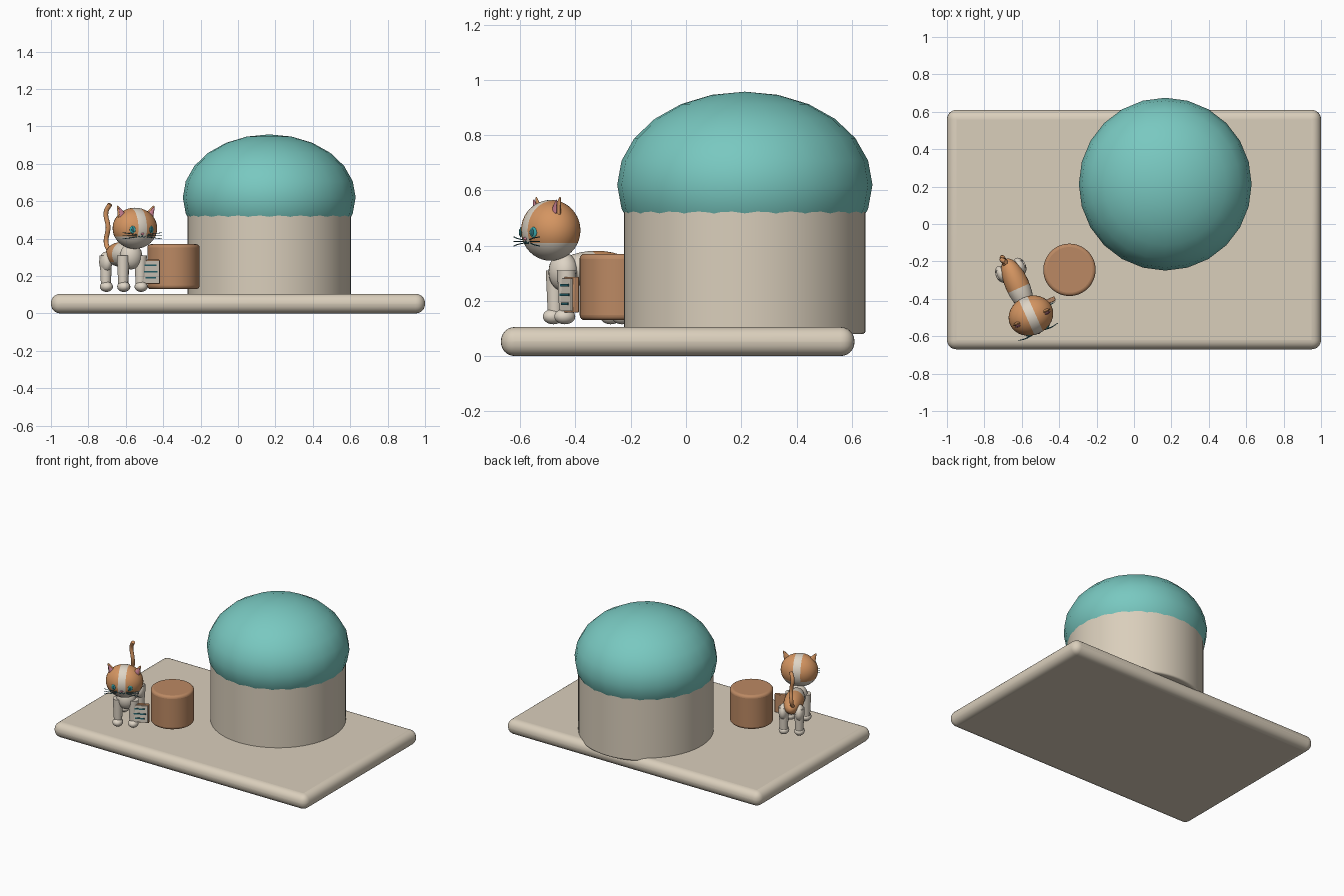
import bpy, bmesh, math
from mathutils import Matrix, Vector

old = bpy.data.objects.get("Cube")
if old:
    bpy.data.objects.remove(old, do_unlink=True)


def material(name, rgb):
    m = bpy.data.materials.new(name)
    m.use_nodes = True
    m.diffuse_color = (*rgb, 1)
    bsdf = next(n for n in m.node_tree.nodes if n.type == 'BSDF_PRINCIPLED')
    bsdf.inputs["Base Color"].default_value = (*rgb, 1)
    return m


CREAM = material("cream", (0.70, 0.62, 0.50))
TEAL = material("teal", (0.19, 0.58, 0.53))
BROWN = material("wood brown", (0.50, 0.25, 0.125))
ORANGE = material("orange fur", (0.66, 0.30, 0.12))
FUR = material("pale fur", (0.73, 0.66, 0.56))
PINK = material("ear pink", (0.60, 0.22, 0.29))
INK = material("dark teal", (0.02, 0.13, 0.16))
EYE = material("eye teal", (0.04, 0.36, 0.38))

# Placement of the turned cat: it faces its own -y
CAT = Matrix.Translation((-0.60, -0.38, 0)) @ Matrix.Rotation(math.radians(24), 4, 'Z')
WORLD = Matrix.Identity(4)


def finish(bm, name, mats, frame=WORLD, rule=None, bevel=0, segments=4):
    """Turn a bmesh into a smooth object, with faces coloured by a rule."""
    if rule:
        for f in bm.faces:
            f.material_index = rule(f.calc_center_median())
    me = bpy.data.meshes.new(name)
    bm.to_mesh(me)
    bm.free()
    ob = bpy.data.objects.new(name, me)
    bpy.context.collection.objects.link(ob)
    ob.matrix_world = frame
    for m in mats:
        me.materials.append(m)
    if bevel:
        b = ob.modifiers.new("Rounded", 'BEVEL')
        b.width, b.segments, b.limit_method = bevel, segments, 'ANGLE'
    bpy.ops.object.select_all(action='DESELECT')
    ob.select_set(True)
    bpy.context.view_layer.objects.active = ob
    bpy.ops.object.shade_smooth_by_angle(angle=math.radians(40))
    return ob


def placed(loc, size=(1, 1, 1), rot=WORLD):
    return Matrix.Translation(loc) @ rot @ Matrix.Diagonal((*size, 1))


def box(name, loc, size, mat, frame=WORLD, bevel=0, segments=4):
    bm = bmesh.new()
    bmesh.ops.create_cube(bm, size=1, matrix=placed(loc, size))
    return finish(bm, name, [mat], frame, None, bevel, segments)


def cylinder(name, loc, radius, height, mat, bevel, sides=64):
    bm = bmesh.new()
    bmesh.ops.create_cone(bm, cap_ends=True, segments=sides, radius1=radius,
                          radius2=radius, depth=height, matrix=placed(loc))
    return finish(bm, name, [mat], WORLD, None, bevel)


def ball(name, loc, radii, mats, frame=CAT, cuts=(), rule=None, u=24, v=14, rot=WORLD):
    """Ellipsoid, optionally sliced by (point, normal) planes for clean colour edges."""
    bm = bmesh.new()
    bmesh.ops.create_uvsphere(bm, u_segments=u, v_segments=v, radius=1,
                              matrix=placed(loc, radii, rot))
    for co, no in cuts:
        bmesh.ops.bisect_plane(bm, geom=bm.verts[:] + bm.edges[:] + bm.faces[:],
                               plane_co=co, plane_no=no)
    return finish(bm, name, mats, frame, rule)


def tube(name, points, radius, mat):
    cu = bpy.data.curves.new(name, 'CURVE')
    cu.dimensions = '3D'
    cu.bevel_depth, cu.bevel_resolution, cu.use_fill_caps = radius, 3, True
    cu.resolution_u = 6
    sp = cu.splines.new('BEZIER')
    sp.bezier_points.add(len(points) - 1)
    for bp, p in zip(sp.bezier_points, points):
        bp.co = p
        bp.handle_left_type = bp.handle_right_type = 'AUTO'
    cu.materials.append(mat)
    ob = bpy.data.objects.new(name, cu)
    bpy.context.collection.objects.link(ob)
    ob.matrix_world = CAT
    return ob


# Ground slab, round house and stump
box("ground_slab", (0, -0.03, 0.0525), (2, 1.28, 0.105), CREAM, bevel=0.05, segments=6)
cylinder("house_wall", (0.167, 0.213, 0.33), 0.437, 0.50, CREAM, 0.012)
ball("house_dome", (0.167, 0.213, 0.62), (0.462, 0.462, 0.337), [TEAL], WORLD, u=24, v=12)
cylinder("stump", (-0.345, -0.245, 0.25), 0.14, 0.24, BROWN, 0.018, 48)

# Cat torso: orange rear, pale chest and belly
ball("torso", (0, 0.06, 0.315), (0.064, 0.152, 0.066), [FUR, ORANGE],
     cuts=[((0, 0.04, 0), (0, 1, 0)), ((0, 0, 0.275), (0, 0, 1))],
     rule=lambda c: int(c.y > 0.04 and c.z > 0.275))
ball("chest", (0, -0.07, 0.305), (0.062, 0.052, 0.07), [FUR])

# Cat head: orange cap with a pale centre stripe and pale lower face
HEAD = Vector((0, -0.12, 0.455))
HR = Vector((0.122, 0.105, 0.11))
STRIPE, JAW = 0.025, 0.41
ball("head", HEAD, HR, [FUR, ORANGE], u=32, v=20,
     cuts=[((STRIPE, 0, 0), (1, 0, 0)), ((-STRIPE, 0, 0), (1, 0, 0)),
           ((0, 0, JAW), (0, 0, 1))],
     rule=lambda c: int(abs(c.x) > STRIPE and c.z > JAW))


def on_face(x, z, lift=0.0):
    """Point on the front of the head."""
    k = 1 - (x / HR.x) ** 2 - ((z - HEAD.z) / HR.z) ** 2
    return Vector((x, HEAD.y - HR.y * math.sqrt(max(k, 0)) - lift, z))


# Paired cat parts
for side, s in (("left", 1), ("right", -1)):
    for end, y in (("front", -0.08), ("back", 0.147)):
        bm = bmesh.new()
        bmesh.ops.create_cone(bm, cap_ends=True, segments=20, radius1=0.026, radius2=0.034,
                              depth=0.17, matrix=placed((s * 0.051, y, 0.225)))
        finish(bm, f"{end}_{side}_leg", [FUR], CAT)
        ball(f"{end}_{side}_paw", (s * 0.051, y - 0.007, 0.143), (0.034, 0.039, 0.028), [FUR])
    ball(f"{side}_thigh", (s * 0.053, 0.145, 0.275), (0.032, 0.048, 0.055), [FUR])

    # Ears: flattened cones with a pink inner plate
    tilt = Matrix.Rotation(s * math.radians(27), 4, 'Y')
    for part, dy, r, h, mat in (("ear", 0, 0.041, 0.10, ORANGE), ("inner_ear", -0.012, 0.029, 0.078, PINK)):
        bm = bmesh.new()
        bmesh.ops.create_cone(bm, cap_ends=True, segments=16, radius1=r, radius2=0.004, depth=h,
                              matrix=placed((s * 0.084, -0.13 + dy, 0.53), (1, 0.45, 1), tilt))
        finish(bm, f"{side}_{part}", [mat], CAT)

    # Eyes, pupils and whiskers
    turn = Matrix.Rotation(s * math.radians(30), 4, 'Z')
    ball(f"{side}_eye", on_face(s * 0.055, 0.448), (0.016, 0.005, 0.019), [EYE], rot=turn)
    ball(f"{side}_pupil", on_face(s * 0.055, 0.448, 0.004), (0.007, 0.004, 0.013), [INK], rot=turn)
    for i, dz in enumerate((-0.012, 0, 0.012)):
        start = on_face(s * 0.03, 0.415 + dz * 0.5, 0.001)
        tip = Vector((s * 0.115, -0.215, 0.415 + dz * 1.4))
        tube(f"{side}_whisker_{i + 1}", [start, (start + tip) / 2 + Vector((0, -0.006, 0)), tip],
             0.0018, INK)
    tube(f"{side}_mouth", [on_face(0, 0.415, 0.001), on_face(s * 0.009, 0.407, 0.001),
                           on_face(s * 0.02, 0.412, 0.001)], 0.002, INK)

ball("nose", on_face(0, 0.425), (0.009, 0.006, 0.006), [PINK])
tube("tail", [(-0.015, 0.185, 0.335), (-0.015, 0.225, 0.38), (-0.01, 0.21, 0.46),
              (-0.02, 0.215, 0.54), (-0.005, 0.195, 0.585)], 0.013, ORANGE)

# Clipboard with paper and written lines
box("clipboard", (0.097, -0.088, 0.222), (0.118, 0.024, 0.13), BROWN, CAT, 0.004, 2)
box("paper", (0.097, -0.103, 0.222), (0.104, 0.008, 0.118), FUR, CAT)
for i, (z, w) in enumerate(((0.257, 0.07), (0.222, 0.08), (0.19, 0.06))):
    box(f"paper_line_{i + 1}", (0.097, -0.108, z), (w, 0.004, 0.009), INK, CAT)
